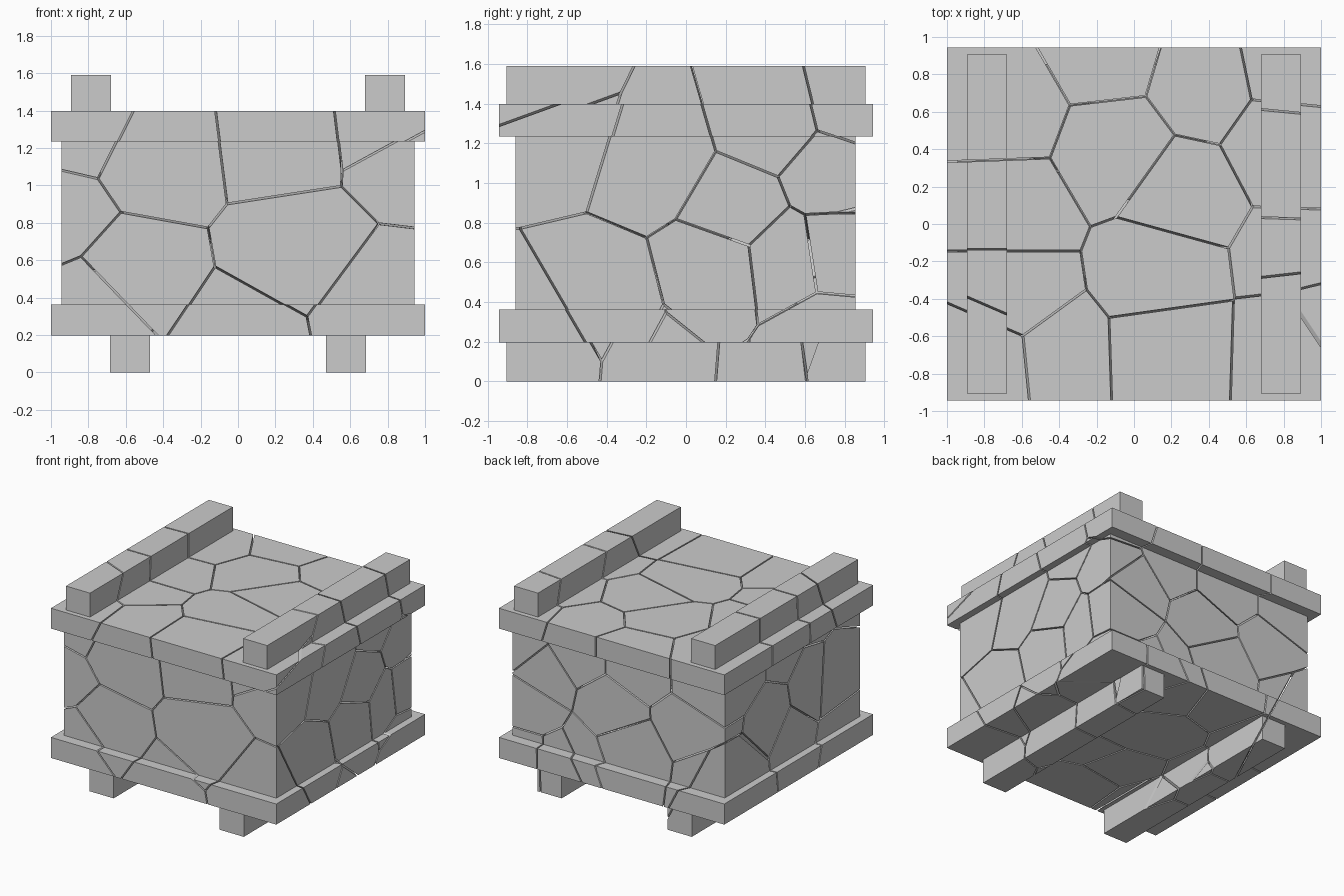
import bpy, bmesh, random
from mathutils import Vector

if "Cube" in bpy.data.objects:
    bpy.data.objects.remove(bpy.data.objects["Cube"])

random.seed(4)
GAP = 0.005          # half width of a crack


def box(name, x0, x1, y0, y1, z0, z1):
    bm = bmesh.new()
    bmesh.ops.create_cube(bm, size=1)
    for v in bm.verts:
        v.co = Vector(((x0 + x1) / 2 + v.co.x * (x1 - x0),
                       (y0 + y1) / 2 + v.co.y * (y1 - y0),
                       (z0 + z1) / 2 + v.co.z * (z1 - z0)))
    return to_object(bm, name)


def to_object(bm, name):
    me = bpy.data.meshes.new(name)
    bm.to_mesh(me)
    bm.free()
    ob = bpy.data.objects.new(name, me)
    bpy.context.collection.objects.link(ob)
    return ob


def boolean(ob, other, op):
    m = ob.modifiers.new("cut", 'BOOLEAN')
    m.operation, m.solver, m.object = op, 'EXACT', other
    bpy.context.view_layer.update()
    dg = bpy.context.evaluated_depsgraph_get()
    me = bpy.data.meshes.new_from_object(ob.evaluated_get(dg))
    ob.modifiers.clear()
    ob.data = me


# whole crate: body, two rims, runners below and rails above
crate = box("crate", -0.943, 0.943, -0.86, 0.855, 0.3, 1.3)
parts = [box("rim_low", -1, 1, -0.943, 0.943, 0.197, 0.362),
         box("rim_high", -1, 1, -0.943, 0.943, 1.235, 1.398)]
for s in (-1, 1):
    a, b = sorted((s * 0.47, s * 0.685))
    parts.append(box("runner", a, b, -0.905, 0.905, 0, 0.25))
    a, b = sorted((s * 0.68, s * 0.893))
    parts.append(box("rail", a, b, -0.905, 0.905, 1.35, 1.59))
for p in parts:
    boolean(crate, p, 'UNION')
    bpy.data.objects.remove(p)

# shard centres near the front, top and right faces
seeds = [
    (.30, -.60, .65), (-.55, -.60, .50), (.20, -.68, 1.30), (-.42, -.70, 1.22),
    (.86, -.70, 1.38), (.92, -.66, 1.27), (.80, -.70, .28), (-.95, -.55, .86),
    (-.82, -.74, 1.42), (.10, -.35, .10),
    (-.10, .40, 1.25), (.25, .15, 1.25), (.14, -.25, 1.27), (-.66, .07, 1.25),
    (-.66, -.37, 1.27), (-.16, .92, 1.25), (.38, .76, 1.25), (-.68, .62, 1.25),
    (.80, -.17, 1.12), (.82, .45, 1.30), (.86, .86, 1.40),
    (.80, .27, .86), (.80, .17, .58), (.82, -.46, .42), (.82, .50, .62),
    (.82, .76, .66), (.84, .74, 1.05), (.82, .72, .22)]
# remaining shards scattered over the back, left side and underside
for i in range(6):
    seeds.append((-.75 + .28 * i + random.uniform(-.1, .1), random.uniform(.6, .8),
                  (.45, .85)[i % 2] + random.uniform(-.15, .15)))
for i in range(5):
    seeds.append((random.uniform(-.85, -.7), -.6 + .3 * i, (.4, .85)[i % 2]
                  + random.uniform(-.12, .12)))
for i in range(6):
    seeds.append((random.uniform(-.7, .7), -.65 + .27 * i, random.uniform(.1, .25)))
seeds = [Vector(s) for s in seeds]

# fracture: each shard is the crate inside one convex cell
for i, s in enumerate(seeds):
    bm = bmesh.new()
    bmesh.ops.create_cube(bm, size=6)
    for o in sorted((q for q in seeds if q is not s), key=lambda q: (q - s).length):
        n = (o - s).normalized()
        cut = bmesh.ops.bisect_plane(
            bm, geom=bm.verts[:] + bm.edges[:] + bm.faces[:], dist=1e-6,
            plane_co=(s + o) / 2 - n * GAP, plane_no=n, clear_outer=True)
        rim = [e for e in bm.edges if e.is_boundary]
        if rim:
            bmesh.ops.edgeloop_fill(bm, edges=rim)
    bmesh.ops.recalc_face_normals(bm, faces=bm.faces[:])
    shard = to_object(bm, "crate_shard_%02d" % (i + 1))
    boolean(shard, crate, 'INTERSECT')
    if not shard.data.polygons:
        bpy.data.objects.remove(shard)
    else:
        for f in shard.data.polygons:
            f.use_smooth = False

bpy.data.objects.remove(crate)
